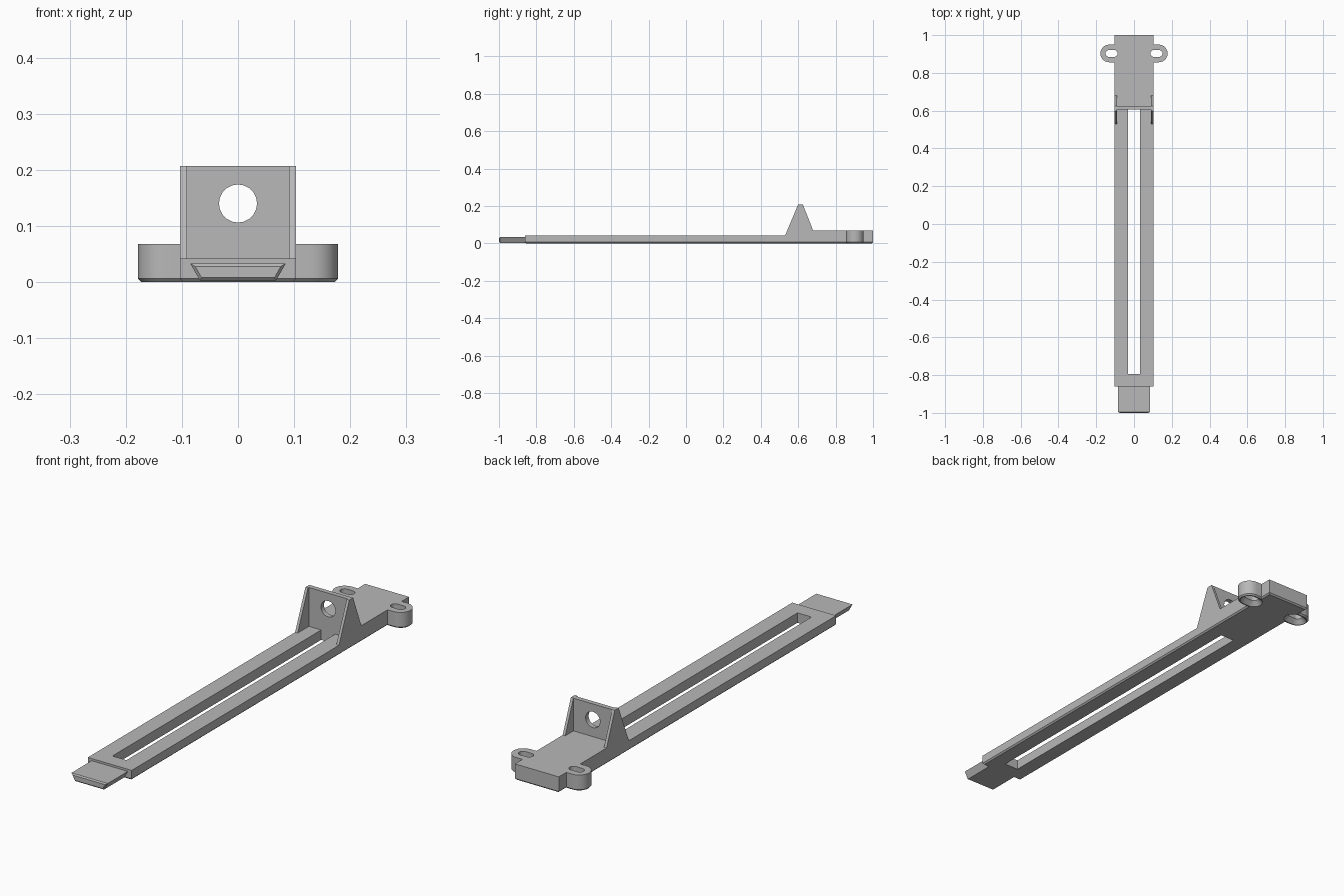
import bpy
import bmesh
from math import sin, cos, pi, radians
from mathutils import Vector

cube = bpy.data.objects.get("Cube")
if cube:
    bpy.data.objects.remove(cube, do_unlink=True)

grey = bpy.data.materials.new("plain grey")
grey.use_nodes = True
COLOR = (0.48, 0.48, 0.48, 1)
grey.diffuse_color = COLOR
grey.node_tree.nodes["Principled BSDF"].inputs["Base Color"].default_value = COLOR

HALF = 0.103      # half width of rail and block
RAIL_TOP = 0.042
BLOCK_TOP = 0.068
JOINT = 0.605     # where rail meets block
EAR_Y = 0.903


def loft(name, rings, bevel_rule=None, bevel=0.006):
    """Skin a stack of matching closed rings and cap both ends."""
    bm = bmesh.new()
    loops = [[bm.verts.new(p) for p in ring] for ring in rings]
    n = len(loops[0])
    for low, high in zip(loops, loops[1:]):
        for i in range(n):
            j = (i + 1) % n
            bm.faces.new((low[i], low[j], high[j], high[i]))
    bm.faces.new(loops[0][::-1])
    bm.faces.new(loops[-1])
    bmesh.ops.recalc_face_normals(bm, faces=bm.faces)
    if bevel_rule:
        edges = [e for e in bm.edges if bevel_rule(e)]
        bmesh.ops.bevel(bm, geom=edges, offset=bevel, segments=1,
                        affect='EDGES', clamp_overlap=True)
    mesh = bpy.data.meshes.new(name)
    bm.to_mesh(mesh)
    bm.free()
    mesh.materials.append(grey)
    obj = bpy.data.objects.new(name, mesh)
    bpy.context.collection.objects.link(obj)
    return obj


def prism_z(name, outline, z0, z1, rule=None):
    return loft(name, [[(x, y, z) for x, y in outline] for z in (z0, z1)], rule)


def arc(cx, cy, r, start, end, steps=12):
    return [(cx + r * cos(start + (end - start) * i / steps),
             cy + r * sin(start + (end - start) * i / steps))
            for i in range(steps + 1)]


def activate(obj):
    bpy.ops.object.select_all(action='DESELECT')
    obj.select_set(True)
    bpy.context.view_layer.objects.active = obj


def cut(obj, cutter):
    mod = obj.modifiers.new("cut", 'BOOLEAN')
    mod.operation = 'DIFFERENCE'
    mod.solver = 'EXACT'
    mod.object = cutter
    activate(obj)
    bpy.ops.object.modifier_apply(modifier=mod.name)
    bpy.data.objects.remove(cutter, do_unlink=True)


def outer_bottom(e):
    """Bottom edges on the outside of the part, not in the slot or joint."""
    if any(v.co.z > 0.001 for v in e.verts):
        return False
    mid = (e.verts[0].co + e.verts[1].co) / 2
    return abs(mid.x) > 0.09 or abs(mid.y) > 0.855


# Slotted rail as a long U
slot = 0.033
half_rail = [(HALF, -0.86), (HALF, JOINT), (slot, JOINT), (slot, -0.795)]
rail = half_rail + [(-x, y) for x, y in reversed(half_rail)]
prism_z("slotted_rail", rail, 0, RAIL_TOP, outer_bottom)

# Mounting block with a rounded ear on each side
half_block = ([(HALF, JOINT), (HALF, EAR_Y - 0.047)]
              + arc(0.131, EAR_Y, 0.047, -pi / 2, pi / 2)
              + [(HALF, EAR_Y + 0.047), (HALF, 1.0)])
block_outline = half_block + [(-x, y) for x, y in reversed(half_block)]
block = prism_z("mounting_block", block_outline, 0, BLOCK_TOP, outer_bottom)


# Countersunk screw slots through the ears
def stadium(side, r, z):
    pts = (arc(0.133, EAR_Y, r, -pi / 2, pi / 2)
           + arc(0.105, EAR_Y, r, pi / 2, 3 * pi / 2))
    return [(side * x, y, z) for x, y in pts]


for side in (1, -1):
    cutter = loft("slot_cutter", [stadium(side, 0.037, -0.001),
                                  stadium(side, 0.018, 0.019),
                                  stadium(side, 0.018, 0.1)])
    cut(block, cutter)

# Dovetail tongue at the front, with a chamfered tip
section = [(-0.068, 0.003), (0.068, 0.003), (0.085, 0.033), (-0.085, 0.033)]
loft("dovetail_tongue",
     [[(x, y, z) for x, z in section] for y in (-1.0, -0.855)],
     lambda e: all(v.co.y < -0.99 for v in e.verts), 0.005)

# Upright plate with a round hole
plate = prism_z("upright_plate",
                [(-0.091, JOINT), (0.091, JOINT), (0.091, 0.625), (-0.091, 0.625)],
                BLOCK_TOP, 0.207)
hole = [[(x, y, z) for x, z in arc(0, 0.14, 0.034, 0, 2 * pi, 20)[:-1]]
        for y in (0.55, 0.7)]
cut(plate, loft("hole_cutter", hole))

# Sloped side gussets bracing the plate
gusset = [(0.53, RAIL_TOP), (0.599, 0.207), (0.625, 0.207),
          (0.68, BLOCK_TOP), (JOINT, BLOCK_TOP), (JOINT, RAIL_TOP)]
for side, label in ((1, "left"), (-1, "right")):
    loft(label + "_gusset",
         [[(side * x, y, z) for y, z in gusset] for x in (0.091, HALF)])

# Smooth only the rounded walls
for obj in (block, plate):
    activate(obj)
    bpy.ops.object.shade_smooth_by_angle(angle=radians(25))
